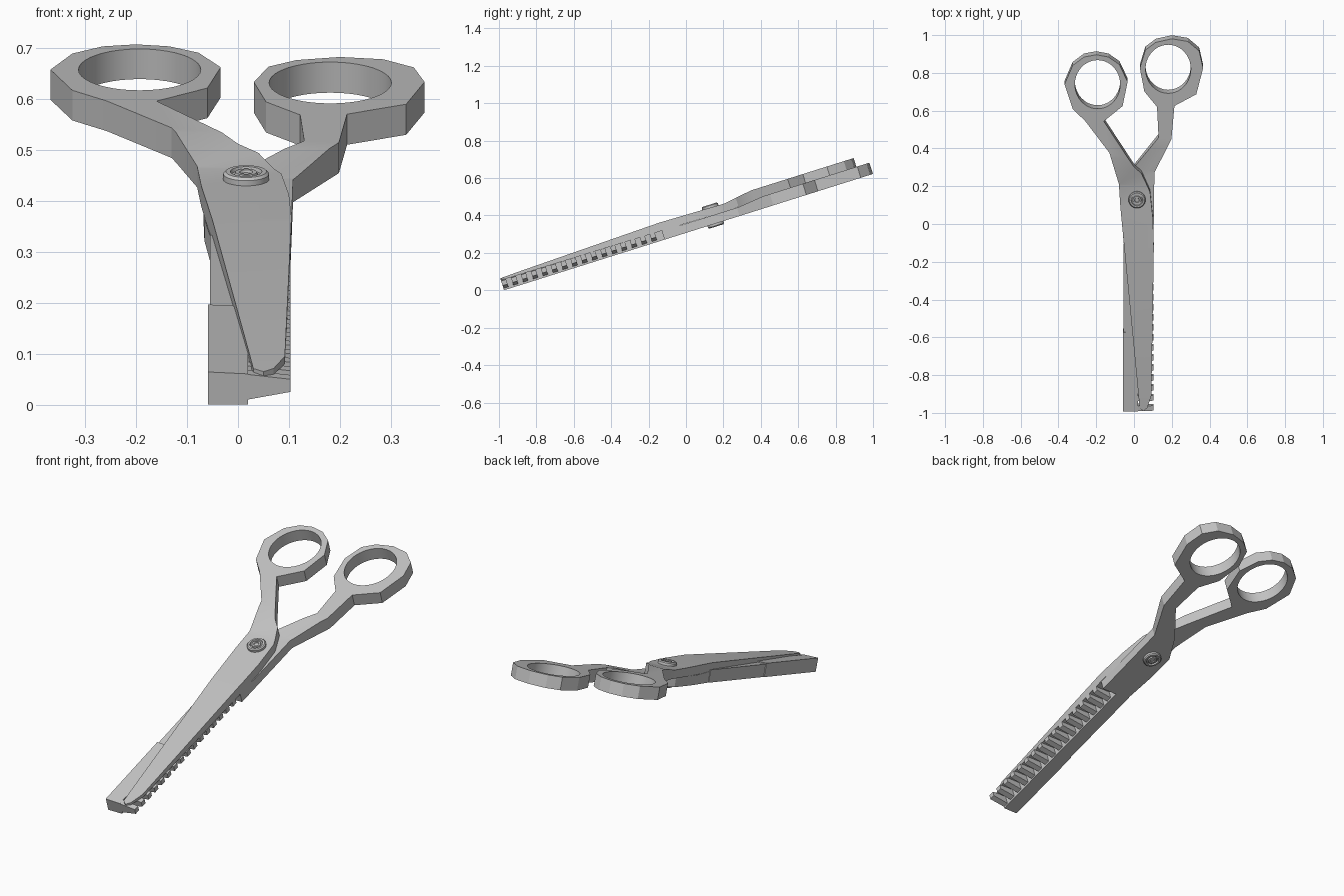
import bpy, bmesh, math
from mathutils import Matrix

if "Cube" in bpy.data.objects:
    bpy.data.objects.remove(bpy.data.objects["Cube"])

# Whole tool lies on a sloping plane: local x = width, y = length, z = thickness
TILT = Matrix.Translation((0, 0, 0.307)) @ Matrix.Rotation(math.radians(17.5), 4, 'X')

steel = bpy.data.materials.new("grey_steel")
steel.diffuse_color = (0.55, 0.55, 0.55, 1)
steel.use_nodes = True
steel.node_tree.nodes["Principled BSDF"].inputs["Base Color"].default_value = steel.diffuse_color


def finish(name, bm):
    bmesh.ops.recalc_face_normals(bm, faces=bm.faces)
    me = bpy.data.meshes.new(name)
    bm.to_mesh(me)
    bm.free()
    me.materials.append(steel)
    ob = bpy.data.objects.new(name, me)
    bpy.context.collection.objects.link(ob)
    ob.matrix_world = TILT
    bpy.ops.object.select_all(action='DESELECT')
    ob.select_set(True)
    bpy.context.view_layer.objects.active = ob
    bpy.ops.object.shade_smooth_by_angle(angle=math.radians(18))
    return ob


def lerp(table, v):
    if v <= table[0][0]:
        return table[0][1:]
    for a, b in zip(table, table[1:]):
        if v <= b[0]:
            t = (v - a[0]) / (b[0] - a[0])
            return [p + (q - p) * t for p, q in zip(a[1:], b[1:])]
    return table[-1][1:]


def half(name, outline, hole, heights):
    """Outline with an oval finger hole; heights = (length, bottom, top)."""
    cx, cy, rx, ry = hole
    oval = [(cx + rx * math.cos(i * math.tau / 40), cy + ry * math.sin(i * math.tau / 40))
            for i in range(40)]
    cu = bpy.data.curves.new(name, 'CURVE')
    cu.dimensions, cu.fill_mode, cu.extrude = '2D', 'BOTH', 0.5
    for pts in (outline, oval):
        sp = cu.splines.new('POLY')
        sp.points.add(len(pts) - 1)
        for p, (x, y) in zip(sp.points, pts):
            p.co = (x, y, 0, 1)
        sp.use_cyclic_u = True
    tmp = bpy.data.objects.new("outline_helper", cu)
    bpy.context.collection.objects.link(tmp)
    dg = bpy.context.evaluated_depsgraph_get()
    me = bpy.data.meshes.new_from_object(tmp.evaluated_get(dg))
    bpy.data.objects.remove(tmp)
    bm = bmesh.new()
    bm.from_mesh(me)
    bpy.data.meshes.remove(me)
    bmesh.ops.remove_doubles(bm, verts=bm.verts, dist=1e-5)
    # Cut where the thickness changes, then set the thickness
    for row in heights:
        bmesh.ops.bisect_plane(bm, geom=bm.verts[:] + bm.edges[:] + bm.faces[:],
                               plane_co=(0, row[0], 0), plane_no=(0, 1, 0), dist=1e-5)
    for v in bm.verts:
        lo, hi = lerp(heights, v.co.y)
        v.co.z = hi if v.co.z > 0 else lo
    return finish(name, bm)


def bar(bm, section, y0, y1):
    """Cross-section (x, z) extruded along the length."""
    a = [bm.verts.new((x, y0, z)) for x, z in section]
    b = [bm.verts.new((x, y1, z)) for x, z in section]
    n = len(a)
    bm.faces.new(a)
    bm.faces.new(b[::-1])
    for i in range(n):
        j = (i + 1) % n
        bm.faces.new((a[i], b[i], b[j], a[j]))


# Upper half: plain blade, shank and left finger ring
half("upper_blade_and_handle",
     [(-0.05, -0.12), (0.03, -1.0), (0.05, -1.018), (0.07, -1.0), (0.092, -0.93),
      (0.105, -0.10), (0.10, 0.06), (0.085, 0.205), (0.04, 0.31), (0.0, 0.35),
      (-0.16, 0.605), (-0.06, 0.69), (-0.034, 0.825), (-0.077, 0.92), (-0.135, 0.962),
      (-0.2, 0.975), (-0.265, 0.962), (-0.325, 0.915), (-0.368, 0.81), (-0.325, 0.675),
      (-0.257, 0.605), (-0.13, 0.43), (-0.08, 0.25), (-0.072, 0.12)],
     (-0.193, 0.81, 0.12, 0.135),
     [(-1.02, 0.056, 0.067), (-0.93, 0.055, 0.071), (-0.12, 0.05, 0.095),
      (0.24, 0.046, 0.088), (0.40, 0.05, 0.112), (1.0, 0.05, 0.112)])

# Lower half: pivot block, shank and right finger ring
half("lower_handle",
     [(-0.052, -0.12), (0.103, -0.12), (0.108, 0.30), (0.198, 0.49), (0.214, 0.675),
      (0.33, 0.74), (0.366, 0.885), (0.345, 0.98), (0.285, 1.033), (0.2, 1.048),
      (0.115, 1.028), (0.06, 0.985), (0.031, 0.885), (0.055, 0.755), (0.122, 0.67),
      (0.13, 0.50), (0.0, 0.33), (-0.068, 0.2), (-0.066, 0.05)],
     (0.181, 0.88, 0.12, 0.135),
     [(-0.12, 0, 0.055), (0.0, 0, 0.047), (0.31, 0, 0.047), (0.45, 0, 0.063), (1.1, 0, 0.063)])

# Comb blade: thick spine on the left
bm = bmesh.new()
bar(bm, [(-0.059, 0), (0.02, 0), (0.02, 0.063), (-0.059, 0.067)], -1.02, -0.58)
bar(bm, [(-0.055, 0), (0.02, 0), (0.02, 0.058), (-0.055, 0.062)], -0.58, -0.11)
finish("comb_spine", bm)

# Comb teeth: tapered fingers with gaps between
bm = bmesh.new()
tooth = [(0.018, 0.01), (0.103, 0.026), (0.103, 0.052), (0.018, 0.062)]
pitch = 0.0555
for i in range(16):
    y = -1.02 + i * pitch
    bar(bm, tooth, y, y + 0.028)
finish("comb_teeth", bm)


# Pivot screw: stepped round heads above and below
def screw_head(name, base, side):
    prof = [(0.045, -0.02), (0.045, 0.011), (0.040, 0.016), (0.031, 0.016), (0.029, 0.009),
            (0.023, 0.009), (0.021, 0.015), (0.013, 0.015), (0.011, 0.010)]
    bm = bmesh.new()
    n = 28
    rings = [[bm.verts.new((0.016 + r * math.cos(k * math.tau / n),
                            0.165 + r * math.sin(k * math.tau / n), base + side * h))
              for k in range(n)] for r, h in prof]
    for a, b in zip(rings, rings[1:]):
        for k in range(n):
            j = (k + 1) % n
            bm.faces.new((a[k], a[j], b[j], b[k]))
    bm.faces.new(rings[0])
    bm.faces.new(rings[-1])
    finish(name, bm)


screw_head("screw_head_top", 0.09, 1)
screw_head("screw_head_bottom", 0.0, -1)
